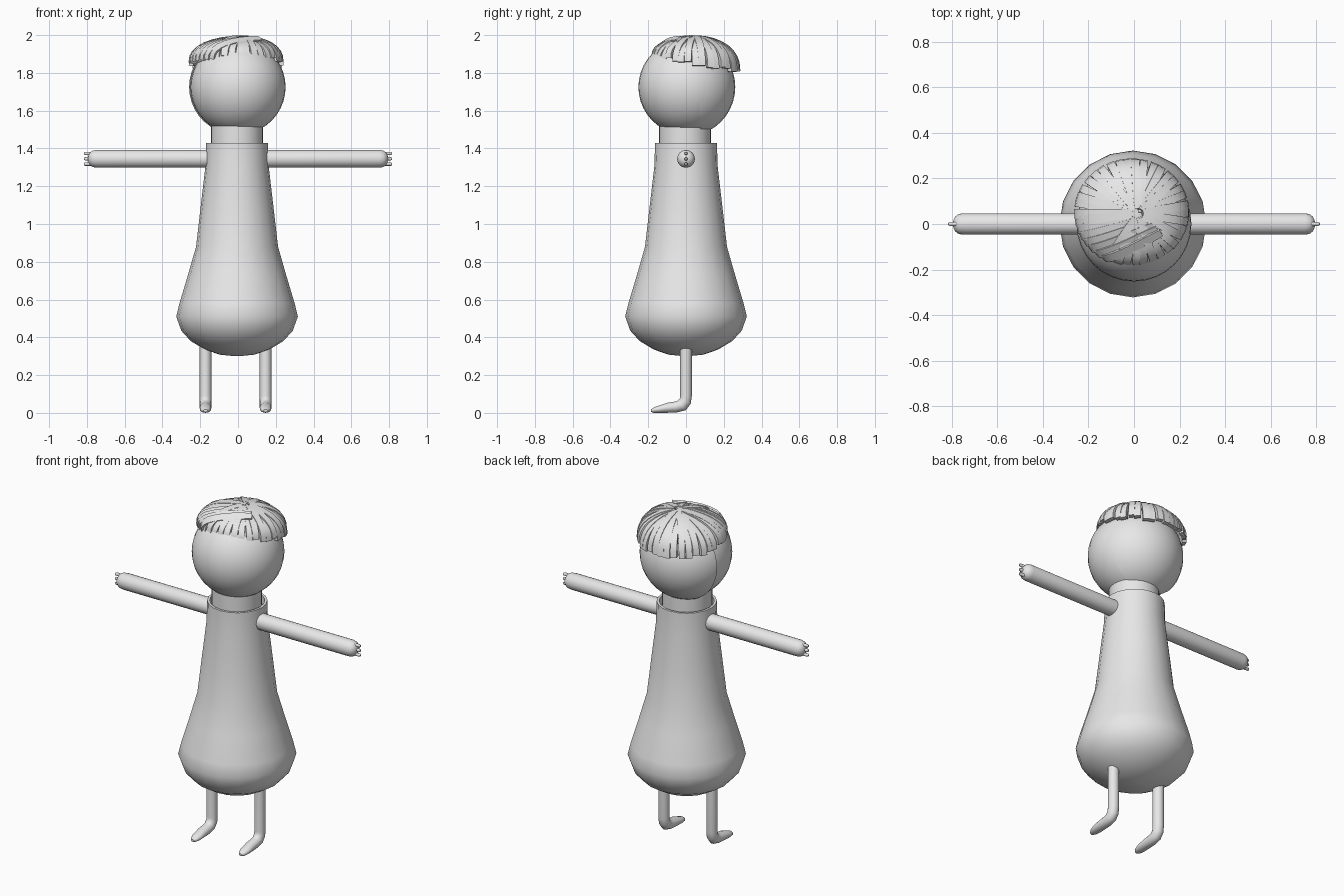
import bpy, bmesh, math, random
from mathutils import Vector, Matrix

random.seed(4)
TAU = 2 * math.pi
cube = bpy.data.objects.get("Cube")
if cube:
    bpy.data.objects.remove(cube, do_unlink=True)

grey = bpy.data.materials.new("plain grey")
grey.use_nodes = True
colour = (0.8, 0.8, 0.8, 1)
grey.diffuse_color = colour
for node in grey.node_tree.nodes:
    if node.type == 'BSDF_PRINCIPLED':
        node.inputs["Base Color"].default_value = colour


def finish(name, bm, angle=40):
    bmesh.ops.remove_doubles(bm, verts=bm.verts, dist=1e-5)
    bmesh.ops.recalc_face_normals(bm, faces=bm.faces)
    mesh = bpy.data.meshes.new(name)
    bm.to_mesh(mesh)
    bm.free()
    mesh.materials.append(grey)
    ob = bpy.data.objects.new(name, mesh)
    bpy.context.collection.objects.link(ob)
    bpy.ops.object.select_all(action='DESELECT')
    ob.select_set(True)
    bpy.context.view_layer.objects.active = ob
    bpy.ops.object.shade_smooth_by_angle(angle=math.radians(angle))
    return ob


def loft(bm, rings):
    """Skin a list of closed rings and cap both ends."""
    rows = [[bm.verts.new(p) for p in ring] for ring in rings]
    n = len(rows[0])
    for a, b in zip(rows, rows[1:]):
        for i in range(n):
            j = (i + 1) % n
            bm.faces.new((a[i], a[j], b[j], b[i]))
    bm.faces.new(rows[0])
    bm.faces.new(rows[-1])


def lathe(name, profile, matrix, sides):
    """Turn (radius, height) pairs around the local z axis."""
    bm = bmesh.new()
    loft(bm, [[matrix @ Vector((r * math.cos(TAU * i / sides), r * math.sin(TAU * i / sides), z))
               for i in range(sides)] for r, z in profile])
    return finish(name, bm)


# Gown with a round bottom and a recessed collar
lathe("gown", [(0.01, 0.30), (0.09, 0.308), (0.17, 0.335), (0.245, 0.38), (0.295, 0.435),
               (0.322, 0.51), (0.305, 0.58), (0.26, 0.73), (0.217, 0.88), (0.194, 1.08),
               (0.167, 1.31), (0.164, 1.43), (0.15, 1.43), (0.15, 1.38), (0.05, 1.38)],
      Matrix.Translation((-0.005, 0, 0)), 20)
lathe("neck", [(0.137, 1.36), (0.137, 1.56)], Matrix.Translation((-0.005, -0.005, 0)), 32)


def ball(name, centre, radius):
    bm = bmesh.new()
    bmesh.ops.create_uvsphere(bm, u_segments=32, v_segments=20, radius=radius,
                              matrix=Matrix.Translation(centre))
    return bm


# Head, with a thin shell over its back half
finish("head", ball("head", (0, 0, 1.725), 0.252))
shell = ball("shell", (-0.01, 0, 1.725), 0.261)
bmesh.ops.bisect_plane(shell, geom=shell.verts[:] + shell.edges[:] + shell.faces[:],
                       plane_co=(0, 0.075, 0), plane_no=(0, 1, 0), clear_inner=True)
finish("head_back_shell", shell)

# Arms with rounded ends and three small fingers each
for side, word in ((1, "left"), (-1, "right")):
    turn = Matrix.Rotation(side * math.pi / 2, 4, 'Y')
    base = Matrix.Translation((0, 0, 1.345)) @ turn
    lathe(word + "_arm", [(0.047, 0.13), (0.047, 0.75), (0.043, 0.77), (0.033, 0.784),
                          (0.018, 0.792), (0.002, 0.795)], base, 24)
    for k in (-1, 0, 1):
        lathe(word + "_finger", [(0.009, 0.76), (0.009, 0.808), (0.006, 0.814), (0.001, 0.816)],
              Matrix.Translation((0, 0, 1.345 + 0.028 * k)) @ turn, 10)

# Legs bending forward into flattened feet: y, z, half thickness, tilt, half width
leg_path = [(0, 0.42, 0.031, 0, 0.031), (0, 0.09, 0.031, 0, 0.031),
            (-0.004, 0.062, 0.032, 25, 0.031), (-0.022, 0.04, 0.033, 50, 0.031),
            (-0.055, 0.031, 0.029, 78, 0.031), (-0.10, 0.027, 0.0265, 90, 0.031),
            (-0.14, 0.02, 0.0195, 90, 0.03), (-0.17, 0.015, 0.0145, 90, 0.022),
            (-0.185, 0.012, 0.007, 90, 0.01)]
for x, word in ((0.146, "left"), (-0.172, "right")):
    bm = bmesh.new()
    rings = []
    for y, z, h, tilt, w in leg_path:
        t = math.radians(tilt)
        rings.append([(x + w * math.cos(a), y + h * math.sin(a) * math.cos(t),
                       max(0, z - h * math.sin(a) * math.sin(t)))
                      for a in (TAU * i / 16 for i in range(16))])
    loft(bm, rings)
    finish(word + "_leg", bm, 50)

# Hair of flat locks running from the crown to the rim
CENTRE = Vector((-0.005, 0.05, 1.76))


def lock(bm, points, width, thick):
    rings = []
    for i, p in enumerate(points):
        along = (points[min(i + 1, len(points) - 1)] - points[max(i - 1, 0)]).normalized()
        side = along.cross(p - CENTRE).normalized()
        out = side.cross(along).normalized()
        w = side * width * (0.4 + 0.1 * min(i, 1))
        rings.append([p + w, p - w, p - w - out * thick, p + w - out * thick])
    loft(bm, rings)


def rim(angle):
    return Vector((-0.01 + 0.252 * math.cos(angle), 0.052 + 0.235 * math.sin(angle),
                   1.845 - 0.036 * math.sin(angle)))


hair = bmesh.new()
COUNT, STEPS = 38, 8
for i in range(COUNT):
    angle = TAU * i / COUNT
    if 188 < math.degrees(angle) < 243:
        continue
    end = rim(angle + random.uniform(-0.03, 0.03))
    end.z += random.uniform(-0.008, 0.012)
    crown = Vector((0.02, 0.045, random.uniform(1.988, 1.999)))
    pts = []
    for s in range(STEPS + 1):
        t = math.pi / 2 * (0.06 + 0.94 * s / STEPS)
        p = crown.lerp(end, math.sin(t))
        p.z = end.z + (crown.z - end.z) * math.cos(t) ** 0.85
        pts.append(p)
    lock(hair, pts, random.uniform(0.033, 0.039), 0.024)

# Swept fringe crossing from the crown to one side of the brow
for i in range(7):
    f = i / 6
    end = rim(math.radians(190 + 48 * f))
    start = Vector((0.02 + 0.1 * f, 0.05 - 0.09 * f, 1.997 - 0.012 * f))
    pts = []
    for s in range(STEPS + 1):
        t = math.pi / 2 * s / STEPS
        p = start.lerp(end, math.sin(t))
        p.z = end.z + (start.z - end.z) * math.cos(t) ** 0.8
        p.y -= 0.02 * f * math.sin(2 * t)
        pts.append(p)
    lock(hair, pts, 0.042, 0.026)
finish("hair", hair, 35)
